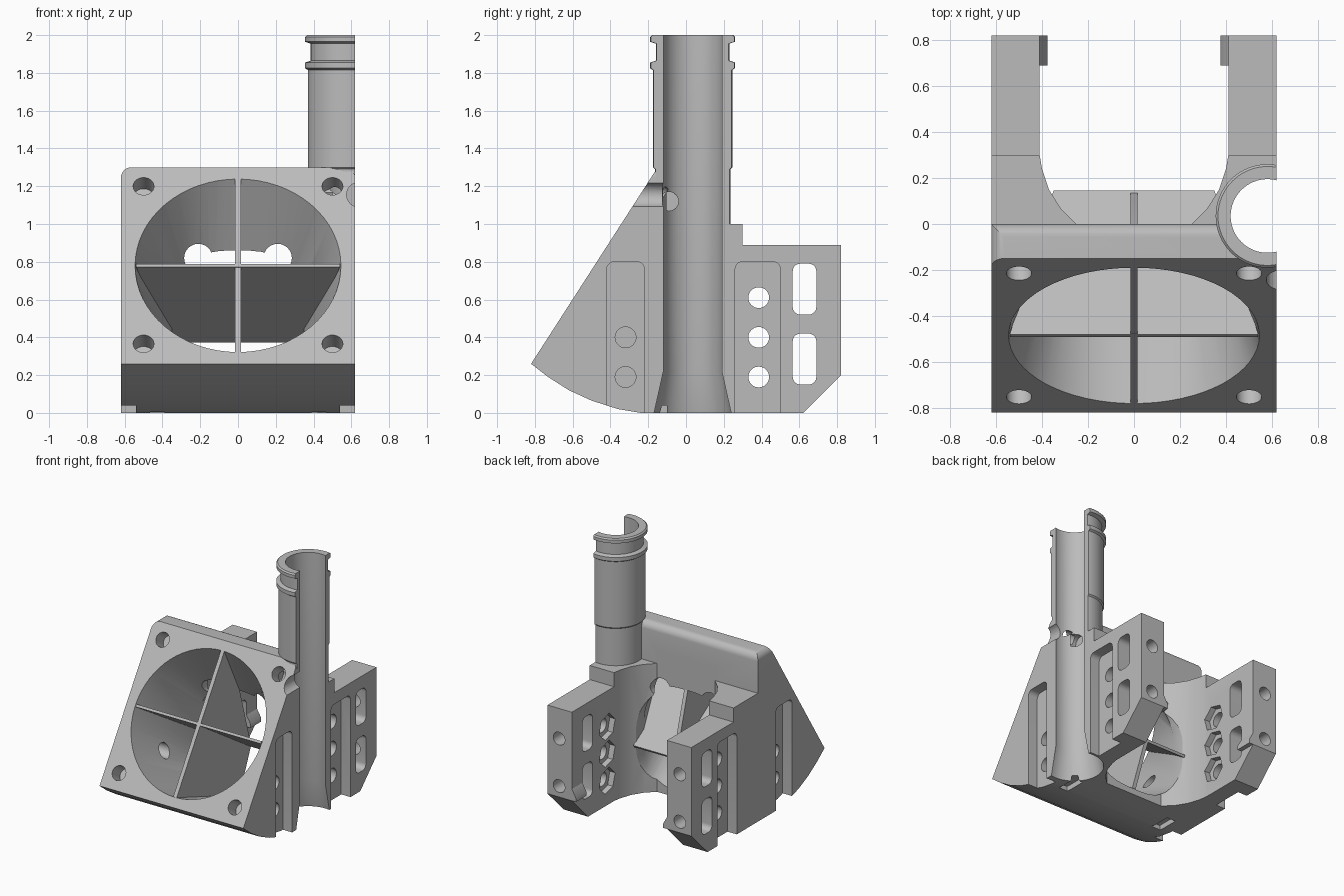
import bpy, bmesh, math
from mathutils import Vector

cube = bpy.data.objects.get("Cube")
if cube:
    bpy.data.objects.remove(cube)

grey = bpy.data.materials.new("plain grey")
grey.use_nodes = True
grey.diffuse_color = (0.5, 0.5, 0.5, 1)
grey.node_tree.nodes["Principled BSDF"].inputs["Base Color"].default_value = (0.5, 0.5, 0.5, 1)


def finish(bm, name):
    bmesh.ops.recalc_face_normals(bm, faces=bm.faces)
    me = bpy.data.meshes.new(name)
    bm.to_mesh(me)
    bm.free()
    me.materials.append(grey)
    ob = bpy.data.objects.new(name, me)
    bpy.context.collection.objects.link(ob)
    return ob


def loft(rings, name="cutter"):
    """Closed solid through matching rings of points."""
    bm = bmesh.new()
    rows = [[bm.verts.new(p) for p in ring] for ring in rings]
    n = len(rows[0])
    for a, b in zip(rows, rows[1:]):
        for i in range(n):
            j = (i + 1) % n
            bm.faces.new((a[i], a[j], b[j], b[i]))
    bm.faces.new(rows[0][::-1])
    bm.faces.new(rows[-1])
    return finish(bm, name)


def prism_x(pts, x0, x1, name="cutter"):
    return loft([[(x, y, z) for y, z in pts] for x in (x0, x1)], name)


def prism_z(pts, z0, z1, name="cutter"):
    return loft([[(x, y, z) for x, y in pts] for z in (z0, z1)], name)


def box(x0, x1, y0, y1, z0, z1):
    return prism_z([(x0, y0), (x1, y0), (x1, y1), (x0, y1)], z0, z1)


def cylinder(p, q, r, sides=32):
    p, q = Vector(p), Vector(q)
    d = (q - p).normalized()
    u = d.orthogonal().normalized()
    v = d.cross(u)
    turn = [2 * math.pi * i / sides for i in range(sides)]
    return loft([[c + r * (math.cos(t) * u + math.sin(t) * v) for t in turn] for c in (p, q)])


def lathe(profile, cx, cy, sides=64, name="cutter"):
    return loft([[(cx + r * math.cos(2 * math.pi * i / sides),
                   cy + r * math.sin(2 * math.pi * i / sides), z)
                  for i in range(sides)] for r, z in profile], name)


def rounded(y0, y1, z0, z1, r):
    pts = []
    for k, (cy, cz) in enumerate([(y1 - r, z1 - r), (y0 + r, z1 - r), (y0 + r, z0 + r), (y1 - r, z0 + r)]):
        for i in range(6):
            a = math.pi / 2 * (k + i / 5)
            pts.append((cy + r * math.cos(a), cz + r * math.sin(a)))
    return pts


def combine(target, tool, op="DIFFERENCE"):
    mod = target.modifiers.new("cut", "BOOLEAN")
    mod.operation, mod.solver, mod.object = op, "EXACT", tool
    dg = bpy.context.evaluated_depsgraph_get()
    me = bpy.data.meshes.new_from_object(target.evaluated_get(dg))
    target.modifiers.clear()
    target.data = me
    bpy.data.objects.remove(tool)


# Body with both rear arms, from one side profile
belly = [(-0.24, 0), (-0.36, 0.02), (-0.5, 0.065), (-0.62, 0.12), (-0.73, 0.19), (-0.82, 0.26)]
side = belly + [(-0.15, 1.3), (0, 1.3), (0, 1.0), (0.3, 1.0), (0.3, 0.89),
                (0.82, 0.89), (0.82, 0.2), (0.62, 0)]
body = prism_x(side, -0.62, 0.62, "duct_body")
bm = bmesh.new()
bm.from_mesh(body.data)
edges = [e for e in bm.edges if all(v.co.z > 1.29 for v in e.verts)
         and not all(v.co.y < -0.1 for v in e.verts)]
bmesh.ops.bevel(bm, geom=edges, offset=0.055, segments=6, profile=0.5, affect="EDGES")
bm.to_mesh(body.data)
bm.free()

# Gap between the arms, with curved roots
half = [(0.41, 0.95), (0.41, 0.3), (0.4, 0.24), (0.37, 0.15), (0.32, 0.07), (0.25, 0)]
combine(body, prism_z(half + [(-x, y) for x, y in reversed(half)], -0.1, 1.1))

# Air passage: round inlet on the sloped face to a flattened rear outlet
slope = Vector((0, 0.67, 1.04)).normalized()
inward = Vector((0, slope.z, -slope.y))
inlet = Vector((0, -0.485, 0.78))
turns = [2 * math.pi * i / 64 for i in range(64)]


def soft(v):
    return math.copysign(abs(v) ** 0.65, v)


start = [inlet + Vector((0.545 * math.cos(t), 0, 0)) + 0.545 * math.sin(t) * slope for t in turns]
rear = [Vector((0.35 * soft(math.cos(t)), 0.02, 0.43 + 0.39 * soft(math.sin(t)))) for t in turns]
combine(body, loft([[p - 0.05 * inward for p in start], start, rear,
                    [p + Vector((0, 0.4, 0)) for p in rear]]))
for s in (-1, 1):
    combine(body, cylinder((s * 0.21, -0.16, 0.82), (s * 0.21, 0.3, 0.82), 0.075))

# Half tube with two rims
cx, cy = 0.58, 0.035
tube = lathe([(0.2, 0), (0.2, 1.29), (0.21, 1.3), (0.21, 1.815), (0.225, 1.825), (0.225, 1.855),
              (0.195, 1.865), (0.195, 1.955), (0.225, 1.965), (0.225, 1.99), (0.215, 2)],
             cx, cy, name="tube")
combine(body, tube, "UNION")
combine(body, lathe([(0.21, -0.01), (0.16, 0.22), (0.16, 2.1)], cx, cy))
combine(body, box(0.62, 1, -1, 1, -0.1, 2.1))
combine(body, cylinder((0.64, -0.6, 1.155), (0.64, -0.08, 1.155), 0.065))
combine(body, cylinder((0.5, -0.09, 1.12), (0.42, -0.09, 1.12), 0.05))

# Screw holes in the inlet flange
for s in (-1, 1):
    for y, z in ((-0.215, 1.2), (-0.75, 0.365)):
        p = Vector((s * 0.5, y, z))
        combine(body, cylinder(p - 0.05 * inward, p + 0.11 * inward, 0.055))

# Side recesses, bolt holes, nut pockets and slots, the same on both sides
for s in (-1, 1):
    for y0, y1 in ((-0.42, -0.22), (0.26, 0.5)):
        combine(body, prism_x(rounded(y0, y1, -0.2, 0.8, 0.04), s * 0.54, s * 0.7))
    for z in (0.19, 0.4):
        combine(body, cylinder((s * 0.3, -0.32, z), (s * 0.7, -0.32, z), 0.055))
    for z in (0.19, 0.4, 0.61):
        combine(body, cylinder((s * 0.36, 0.385, z), (s * 0.7, 0.385, z), 0.055))
        combine(body, cylinder((s * 0.36, 0.385, z), (s * 0.455, 0.385, z), 0.1, 6))
    for z in (0.15, 0.52):
        combine(body, prism_x(rounded(0.565, 0.69, z, z + 0.27, 0.04), s * 0.3, s * 0.7))
    for z in (0.285, 0.655):
        combine(body, cylinder((s * 0.52, 0.6, z), (s * 0.52, 0.9, z), 0.05))
    combine(body, box(*sorted((s * 0.39, s * 0.465)), -0.27, -0.1, -0.05, 0.04))

body.name = "duct_body"

# Crossed divider vanes inside the passage
back = Vector((0, 0.14, 0.38))
rim = [inlet + Vector((0.54, 0, 0)), back + Vector((0.35, 0, 0)),
       back - Vector((0.35, 0, 0)), inlet - Vector((0.54, 0, 0))]
parts = [body,
         loft([[p + k * slope for p in rim] for k in (-0.01, 0.01)], "cross_vane"),
         prism_x([(-0.185, 1.245), (-0.78, 0.315), (-0.3, 0.12), (0, 0.05), (0.14, 0.38), (0, 0.86)],
                 -0.015, 0.015, "upright_vane")]

# Small wedge tabs on the inner arm ends
for s, name in ((1, "left_tab"), (-1, "right_tab")):
    tab = [(0.415, 0.3), (0.375, 0.23), (0.375, 0.2), (0.415, 0.2)]
    parts.append(loft([[(s * x, y, z) for x, z in tab] for y in (0.69, 0.82)], name))

for ob in parts:
    bpy.ops.object.select_all(action="DESELECT")
    ob.select_set(True)
    bpy.context.view_layer.objects.active = ob
    bpy.ops.object.shade_smooth_by_angle(angle=math.radians(30))
